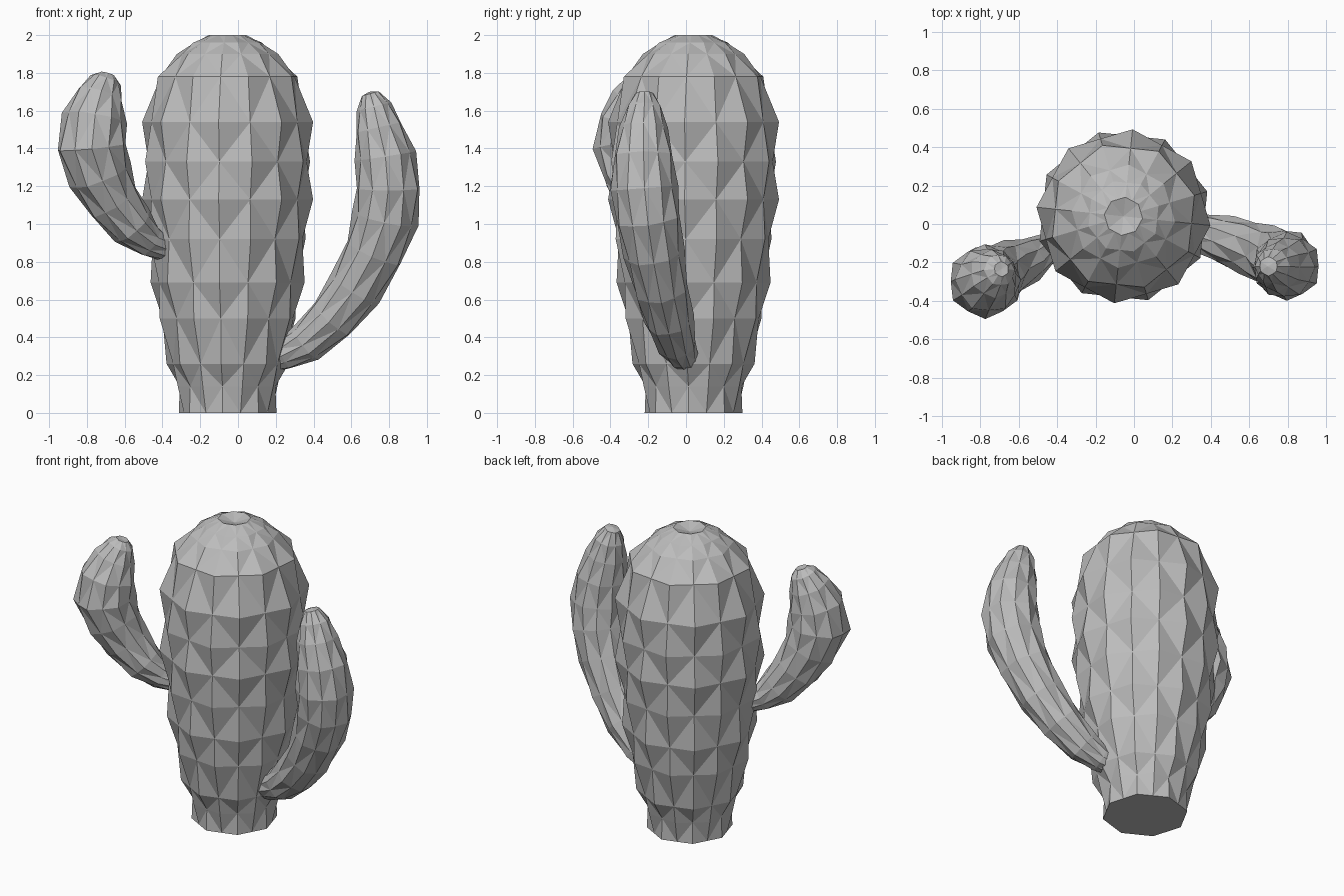
import bpy, bmesh, math
from mathutils import Vector

old = bpy.data.objects.get("Cube")
if old:
    bpy.data.objects.remove(old, do_unlink=True)

grey = bpy.data.materials.new("cactus grey")
grey.use_nodes = True
COLOUR = (0.5, 0.5, 0.5, 1)
grey.diffuse_color = COLOUR
grey.node_tree.nodes["Principled BSDF"].inputs["Base Color"].default_value = COLOUR


def faceted_stem(name, path, sides, dent, turn=0.0, tip=None):
    """Tube along (x, y, z, radius) rings, with every other vertex raised
    in a staggered pattern so the skin becomes low pyramids."""
    bm = bmesh.new()
    centres = [Vector(p[:3]) for p in path]
    rings = []
    for i, c in enumerate(centres):
        axis = (centres[min(i + 1, len(path) - 1)] - centres[max(i - 1, 0)]).normalized()
        side = Vector((0, 1, 0)).cross(axis).normalized()
        other = axis.cross(side)
        ring = []
        for j in range(sides):
            a = turn + math.tau * j / sides
            r = path[i][3] * (1 if (i + j) % 2 == 0 else dent)
            ring.append(bm.verts.new(c + r * (side * math.cos(a) + other * math.sin(a))))
        rings.append(ring)
    # Each cell is split between its two lowered corners
    for i in range(len(rings) - 1):
        for j in range(sides):
            k = (j + 1) % sides
            a, b, c, d = rings[i][j], rings[i][k], rings[i + 1][k], rings[i + 1][j]
            if (i + j) % 2 == 0:
                bm.faces.new((a, b, d))
                bm.faces.new((b, c, d))
            else:
                bm.faces.new((a, b, c))
                bm.faces.new((a, c, d))
    # Flat base and fanned tip
    bm.faces.new(rings[0][::-1])
    apex = bm.verts.new(tip)
    for j in range(sides):
        bm.faces.new((rings[-1][j], rings[-1][(j + 1) % sides], apex))
    bmesh.ops.recalc_face_normals(bm, faces=bm.faces[:])
    mesh = bpy.data.meshes.new(name)
    bm.to_mesh(mesh)
    bm.free()
    mesh.materials.append(grey)
    obj = bpy.data.objects.new(name, mesh)
    bpy.context.collection.objects.link(obj)
    return obj


# Main trunk: height and radius
CX, CY = -0.055, 0.04
profile = [(0, .26), (.14, .275), (.26, .325), (.5, .375), (.69, .41), (.92, .43),
           (1.13, .455), (1.33, .455), (1.54, .455), (1.78, .385), (1.9, .27),
           (1.96, .19), (2.0, .1)]
faceted_stem("trunk", [(CX, CY, z, r) for z, r in profile], 16, .925,
             turn=math.radians(-6), tip=(CX, CY, 1.97))

# Short upper arm on the right
faceted_stem("right_arm", [
    (-.38, -.09, .87, .07), (-.47, -.14, .91, .09), (-.56, -.19, .99, .125),
    (-.66, -.23, 1.12, .15), (-.73, -.27, 1.26, .175), (-.775, -.30, 1.41, .195),
    (-.76, -.29, 1.56, .175), (-.73, -.26, 1.68, .13), (-.70, -.24, 1.76, .085),
    (-.69, -.235, 1.795, .04)], 12, .92, tip=(-.69, -.235, 1.79))

# Long lower arm on the left
faceted_stem("left_arm", [
    (.15, .01, .28, .07), (.25, -.02, .31, .085), (.36, -.05, .37, .11),
    (.50, -.09, .50, .135), (.62, -.13, .66, .15), (.72, -.17, .85, .165),
    (.78, -.20, 1.03, .18), (.795, -.22, 1.19, .18), (.78, -.225, 1.36, .165),
    (.745, -.225, 1.51, .13), (.72, -.22, 1.62, .095), (.70, -.22, 1.69, .05)],
    12, .92, tip=(.695, -.22, 1.7))
